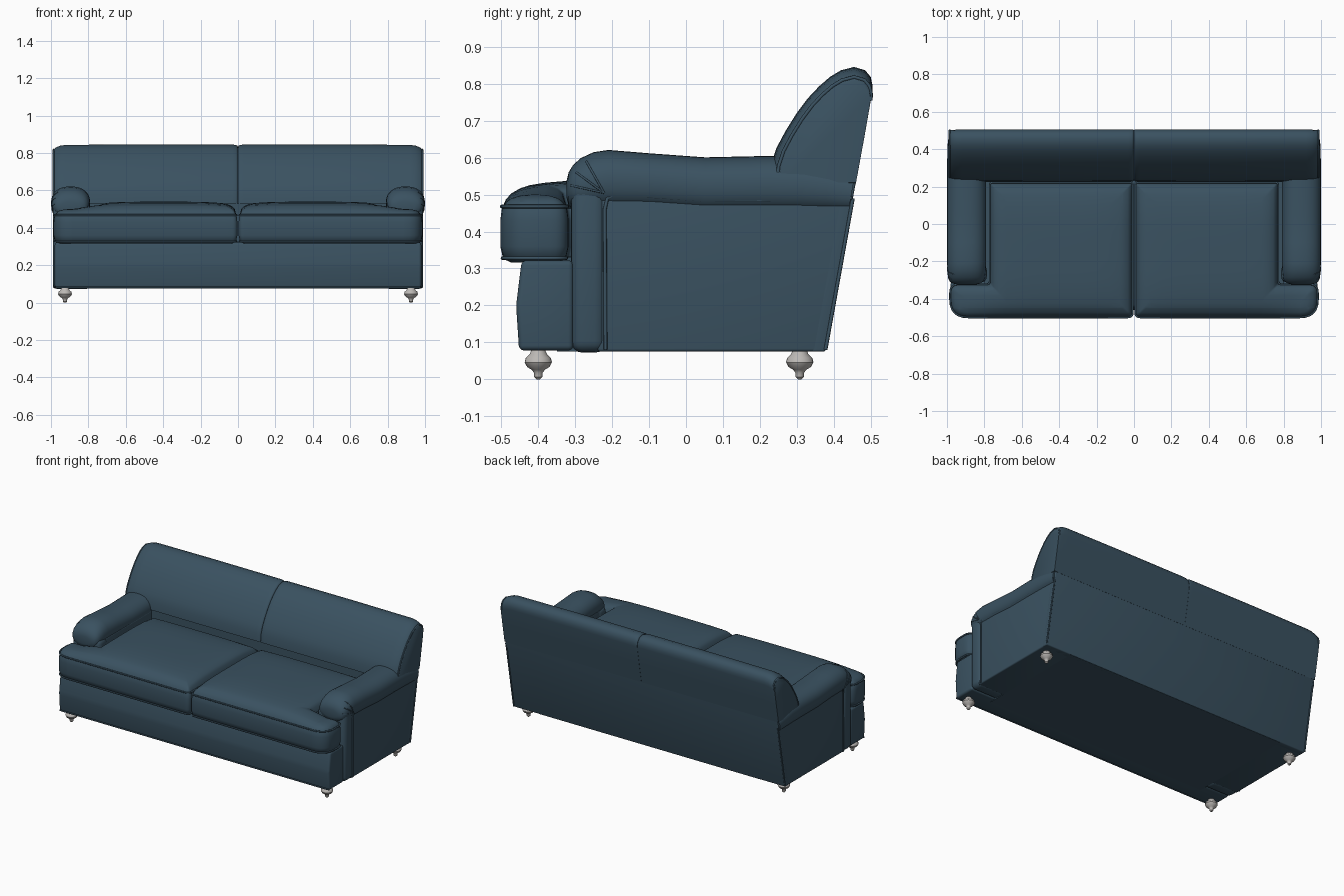
import bpy, bmesh, math
from mathutils import Vector

cube = bpy.data.objects.get("Cube")
if cube:
    bpy.data.objects.remove(cube, do_unlink=True)


def material(name, color, rough):
    m = bpy.data.materials.new(name)
    m.use_nodes = True
    m.diffuse_color = (*color, 1)
    node = m.node_tree.nodes["Principled BSDF"]
    node.inputs["Base Color"].default_value = (*color, 1)
    node.inputs["Roughness"].default_value = rough
    return m


FABRIC = material("blue_fabric", (0.042, 0.083, 0.118), 0.8)
METAL = material("grey_metal", (0.50, 0.48, 0.46), 0.5)


def finish(name, data, mat, mirror):
    ob = bpy.data.objects.new(name, data)
    bpy.context.collection.objects.link(ob)
    data.materials.append(mat)
    if mirror:
        mod = ob.modifiers.new("mirror", 'MIRROR')
        mod.use_mirror_merge = False
    return ob


def solid(name, bm, mat=FABRIC, mirror=True, angle=40):
    bmesh.ops.recalc_face_normals(bm, faces=bm.faces)
    me = bpy.data.meshes.new(name)
    bm.to_mesh(me)
    bm.free()
    ob = finish(name, me, mat, mirror)
    bpy.ops.object.select_all(action='DESELECT')
    ob.select_set(True)
    bpy.context.view_layer.objects.active = ob
    bpy.ops.object.shade_smooth_by_angle(angle=math.radians(angle))
    return ob


def loft(bm, rings):
    """Skin closed rings of equal length and cap both ends."""
    loops = [[bm.verts.new(p) for p in ring] for ring in rings]
    for a, b in zip(loops, loops[1:]):
        for i in range(len(a)):
            j = (i + 1) % len(a)
            bm.faces.new((a[i], a[j], b[j], b[i]))
    bm.faces.new(loops[0])
    bm.faces.new(loops[-1])


def prism(name, profile, x0, x1, bevel=0.0, mirror=True):
    """Side profile (y, z) extruded along x, with rounded edges."""
    bm = bmesh.new()
    loft(bm, [[(x, y, z) for y, z in profile] for x in (x0, x1)])
    if bevel:
        bmesh.ops.bevel(bm, geom=bm.edges[:], offset=bevel, segments=4,
                        profile=0.5, affect='EDGES')
    return solid(name, bm, mirror=mirror)


def rect(y0, y1, z0, z1):
    return [(y0, z0), (y1, z0), (y1, z1), (y0, z1)]


def piping(name, points, radius=0.005, closed=False, mirror=True):
    cu = bpy.data.curves.new(name, 'CURVE')
    cu.dimensions = '3D'
    cu.bevel_depth = radius
    cu.bevel_resolution = 2
    sp = cu.splines.new('POLY')
    sp.points.add(len(points) - 1)
    for p, co in zip(sp.points, points):
        p.co = (*co, 1)
    sp.use_cyclic_u = closed
    return finish(name, cu, FABRIC, mirror)


# Frame: seat box, back panel, front rail
prism("seat_frame", [(-0.35, 0.075), (0.375, 0.075), (0.455, 0.53),
                     (0.235, 0.53), (0.235, 0.33), (-0.35, 0.33)],
      -0.8, 0.8, mirror=False)
prism("back_panel", [(0.34, 0.075), (0.378, 0.075), (0.502, 0.77), (0.465, 0.77)],
      -0.983, 0.983, 0.006, mirror=False)
prism("front_rail", [(-0.452, 0.078), (-0.305, 0.078), (-0.305, 0.322),
                     (-0.445, 0.322), (-0.46, 0.2)], -0.98, 0.98, 0.014, mirror=False)
piping("rail_piping", [(-0.975, -0.45, 0.082), (0.975, -0.45, 0.082)], mirror=False)

# Arm sides and padded arm fronts
prism("arm_side", [(-0.24, 0.075), (0.377, 0.075), (0.455, 0.52), (-0.24, 0.52)],
      0.79, 0.983, 0.008)
prism("arm_front", rect(-0.312, -0.215, 0.072, 0.53), 0.787, 0.99, 0.032)
piping("arm_side_piping", [(0.984, -0.218, 0.08), (0.984, -0.22, 0.46),
                           (0.985, -0.213, 0.49), (0.986, -0.19, 0.5),
                           (0.986, -0.1, 0.495), (0.986, 0.05, 0.485),
                           (0.986, 0.2, 0.485), (0.986, 0.45, 0.492)])
piping("back_corner_piping", [(0.982, 0.378, 0.08), (0.982, 0.452, 0.49)])

# Rolled arms: stations of (y, top, bottom, half width)
ARM_X, POWER = 0.895, 2.3
ARM = [(-0.323, 0.54, 0.49, 0.05), (-0.318, 0.56, 0.47, 0.075),
       (-0.306, 0.58, 0.46, 0.09), (-0.285, 0.599, 0.45, 0.098),
       (-0.25, 0.615, 0.45, 0.102), (-0.21, 0.621, 0.45, 0.104),
       (-0.1, 0.612, 0.45, 0.104), (0.05, 0.601, 0.44, 0.104),
       (0.22, 0.605, 0.44, 0.104), (0.31, 0.6, 0.44, 0.104),
       (0.38, 0.585, 0.44, 0.103), (0.448, 0.565, 0.44, 0.1)]


def arm_ring(y, top, bottom, hw, n=32):
    ring = []
    for i in range(n):
        a = math.tau * i / n
        c, s = math.cos(a), math.sin(a)
        x = ARM_X + hw * math.copysign(abs(c) ** (2 / POWER), c)
        z = (top + bottom) / 2 + (top - bottom) / 2 * math.copysign(abs(s) ** (2 / POWER), s)
        ring.append((x, y + max(y, 0) * 0.4 * (z - 0.5), z))
    return ring


def arm_surface(y, z):
    """Outer x of the arm roll at a given y and z."""
    for a, b in zip(ARM, ARM[1:]):
        if a[0] <= y <= b[0]:
            t = (y - a[0]) / (b[0] - a[0])
            top, bottom, hw = (a[k] + (b[k] - a[k]) * t for k in (1, 2, 3))
            r = min(abs(2 * z - top - bottom) / (top - bottom), 1)
            return ARM_X + hw * (1 - r ** POWER) ** (1 / POWER)
    return ARM_X


bm = bmesh.new()
loft(bm, [arm_ring(*s) for s in ARM])
solid("arm_roll", bm)

# Gathered pleats fanning over the arm front
for i, (ey, ez) in enumerate([(-0.312, 0.525), (-0.297, 0.56), (-0.27, 0.59)]):
    pts = []
    for k in range(9):
        y = -0.222 + (ey + 0.222) * k / 8
        z = 0.505 + (ez - 0.505) * k / 8
        pts.append((arm_surface(y, z) - 0.001, y, z))
    piping(f"arm_pleat_{i + 1}", pts, 0.003)

# Back cushions: a side profile swept sideways, drawn in at the seam and ends
BACK = [(0.46, 0.53), (0.482, 0.65), (0.504, 0.775), (0.505, 0.795), (0.5, 0.818),
        (0.485, 0.836), (0.455, 0.845), (0.42, 0.836), (0.39, 0.818), (0.36, 0.792),
        (0.33, 0.76), (0.3, 0.72), (0.27, 0.672), (0.245, 0.625), (0.23, 0.58),
        (0.225, 0.53)]
PIVOT = (0.463, 0.55)


def back_ring(x, s):
    return [(x, PIVOT[0] + (y - PIVOT[0]) * s, PIVOT[1] + (z - PIVOT[1]) * s)
            for y, z in BACK]


bm = bmesh.new()
loft(bm, [back_ring(x, s) for x, s in
          [(0.001, 0.965), (0.004, 0.982), (0.012, 0.995), (0.03, 1), (0.5, 1.003),
           (0.92, 0.995), (0.95, 0.98), (0.972, 0.95), (0.985, 0.915), (0.992, 0.87)]])
solid("back_cushion", bm, angle=50)
piping("back_end_piping", back_ring(0.986, 0.91)[2:])

# Seat cushions: T-shaped outline with crowned top
CORNERS = [((0.003, -0.503), 0.03), ((0.987, -0.503), 0.1), ((0.987, -0.318), 0.05),
           ((0.775, -0.318), 0.02), ((0.775, 0.226), 0.02), ((0.003, 0.226), 0.02)]


def cushion_outline(inset, z):
    pts = [Vector(c) for c, r in CORNERS]
    n = len(pts)
    moved = []
    for i, p in enumerate(pts):
        d1 = (p - pts[i - 1]).normalized()
        d2 = (pts[(i + 1) % n] - p).normalized()
        moved.append(p + inset * Vector((-d1.y - d2.y, d1.x + d2.x)))
    out = []
    for i, p in enumerate(moved):
        r = max(CORNERS[i][1] - inset, 0.008)
        a = p + (moved[i - 1] - p).normalized() * r
        b = p + (moved[(i + 1) % n] - p).normalized() * r
        for k in range(7):
            t = k / 6
            q = a * (1 - t) ** 2 + p * 2 * t * (1 - t) + b * t * t
            out.append((q.x, q.y, z))
    return out


bm = bmesh.new()
loft(bm, [cushion_outline(d, z) for d, z in
          [(0.03, 0.316), (0.008, 0.326), (0, 0.36), (0, 0.43), (0.004, 0.46),
           (0.015, 0.48), (0.03, 0.491), (0.055, 0.498), (0.08, 0.5)]])
for axis, start, count in ((0, 0.07, 13), (1, -0.45, 10)):
    for i in range(count):
        co, no = Vector(), Vector()
        co[axis], no[axis] = start + 0.068 * i, 1
        bmesh.ops.bisect_plane(bm, geom=bm.verts[:] + bm.edges[:] + bm.faces[:],
                               plane_co=co, plane_no=no)
for v in bm.verts:
    if v.co.z > 0.47:
        u = min(abs(v.co.x - 0.4) / 0.47, 1)
        w = min(abs(v.co.y + 0.14) / 0.365, 1)
        v.co.z += 0.04 * (1 - u ** 4) * (1 - w ** 4)
solid("seat_cushion", bm, angle=60)
piping("cushion_top_piping", cushion_outline(0.004, 0.468), closed=True)
piping("cushion_bottom_piping", cushion_outline(0.006, 0.328), closed=True)

# Turned feet
FOOT = [(0.005, 0), (0.011, 0.006), (0.012, 0.018), (0.018, 0.026), (0.03, 0.033),
        (0.037, 0.046), (0.034, 0.058), (0.024, 0.067), (0.018, 0.08)]
for name, y in (("front_foot", -0.4), ("rear_foot", 0.308)):
    bm = bmesh.new()
    loft(bm, [[(0.925 + r * math.cos(math.tau * i / 24),
                y + r * math.sin(math.tau * i / 24), z) for i in range(24)]
              for r, z in FOOT])
    solid(name, bm, METAL)
